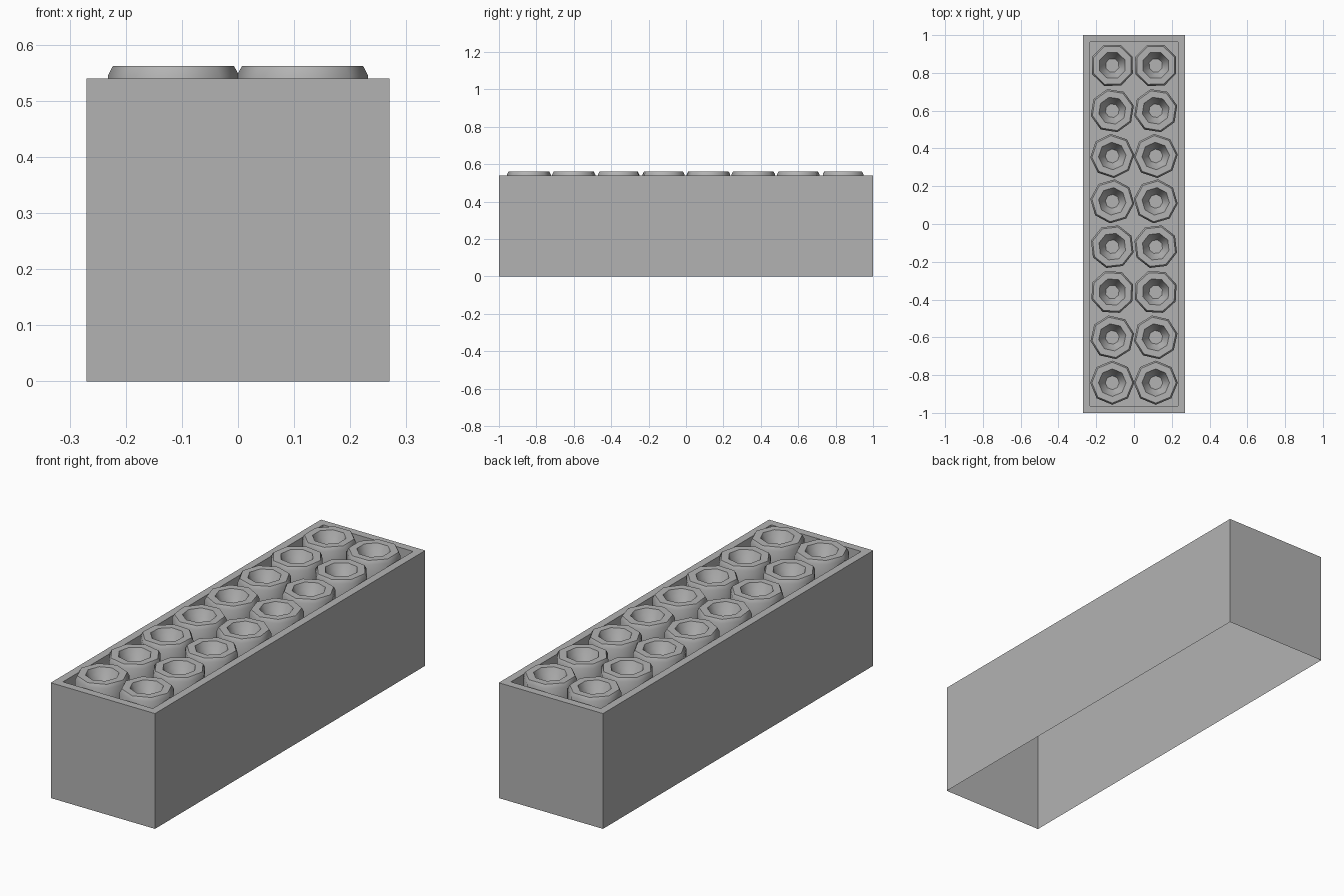
import bpy, bmesh, math

if "Cube" in bpy.data.objects:
    bpy.data.objects.remove(bpy.data.objects["Cube"])

grey = bpy.data.materials.new("light grey")
grey.use_nodes = True
grey.diffuse_color = (0.45, 0.45, 0.45, 1)
grey.node_tree.nodes["Principled BSDF"].inputs["Base Color"].default_value = (0.45, 0.45, 0.45, 1)

W, L, H = 0.27, 1.0, 0.54      # half width, half length, height
RIM, FLOOR = 0.037, 0.47
SIDES = 8


def finish(bm, name):
    bmesh.ops.recalc_face_normals(bm, faces=bm.faces)
    mesh = bpy.data.meshes.new(name)
    bm.to_mesh(mesh)
    bm.free()
    mesh.materials.append(grey)
    obj = bpy.data.objects.new(name, mesh)
    bpy.context.collection.objects.link(obj)
    return obj


def loft(bm, rings, cap):
    """Bridge successive rings of points, then close the last one."""
    loops = [[bm.verts.new(p) for p in ring] for ring in rings]
    for a, b in zip(loops, loops[1:]):
        for i in range(len(a)):
            j = (i + 1) % len(a)
            bm.faces.new((a[i], a[j], b[j], b[i]))
    if cap:
        bm.faces.new(loops[-1])


def rectangle(x, y, z):
    return [(-x, -y, z), (x, -y, z), (x, y, z), (-x, y, z)]


# Open-bottomed case: outer walls, rim, recess walls and recess floor
bm = bmesh.new()
loft(bm, [rectangle(W, L, 0), rectangle(W, L, H),
          rectangle(W - RIM, L - RIM, H), rectangle(W - RIM, L - RIM, FLOOR)], True)
finish(bm, "case")

# Hollow faceted cups: radius and height from the outer foot to the inner floor
PROFILE = [(0.117, FLOOR), (0.117, 0.545), (0.108, 0.562),
           (0.073, 0.562), (0.062, 0.535), (0.037, 0.49)]


def cup(name, x, y, turn):
    bm = bmesh.new()
    rings = []
    for r, z in PROFILE:
        angles = [turn + math.tau * i / SIDES for i in range(SIDES)]
        rings.append([(x + r * math.cos(a), y + r * math.sin(a), z) for a in angles])
    loft(bm, rings, True)
    obj = finish(bm, name)
    bpy.ops.object.select_all(action="DESELECT")
    obj.select_set(True)
    bpy.context.view_layer.objects.active = obj
    bpy.ops.object.shade_smooth_by_angle(angle=math.radians(50))


for row in range(8):
    for side, x in (("right", -0.115), ("left", 0.115)):
        cup(f"cup_{side}_{row + 1}", x, (row - 3.5) * 0.24, row * 0.17)
